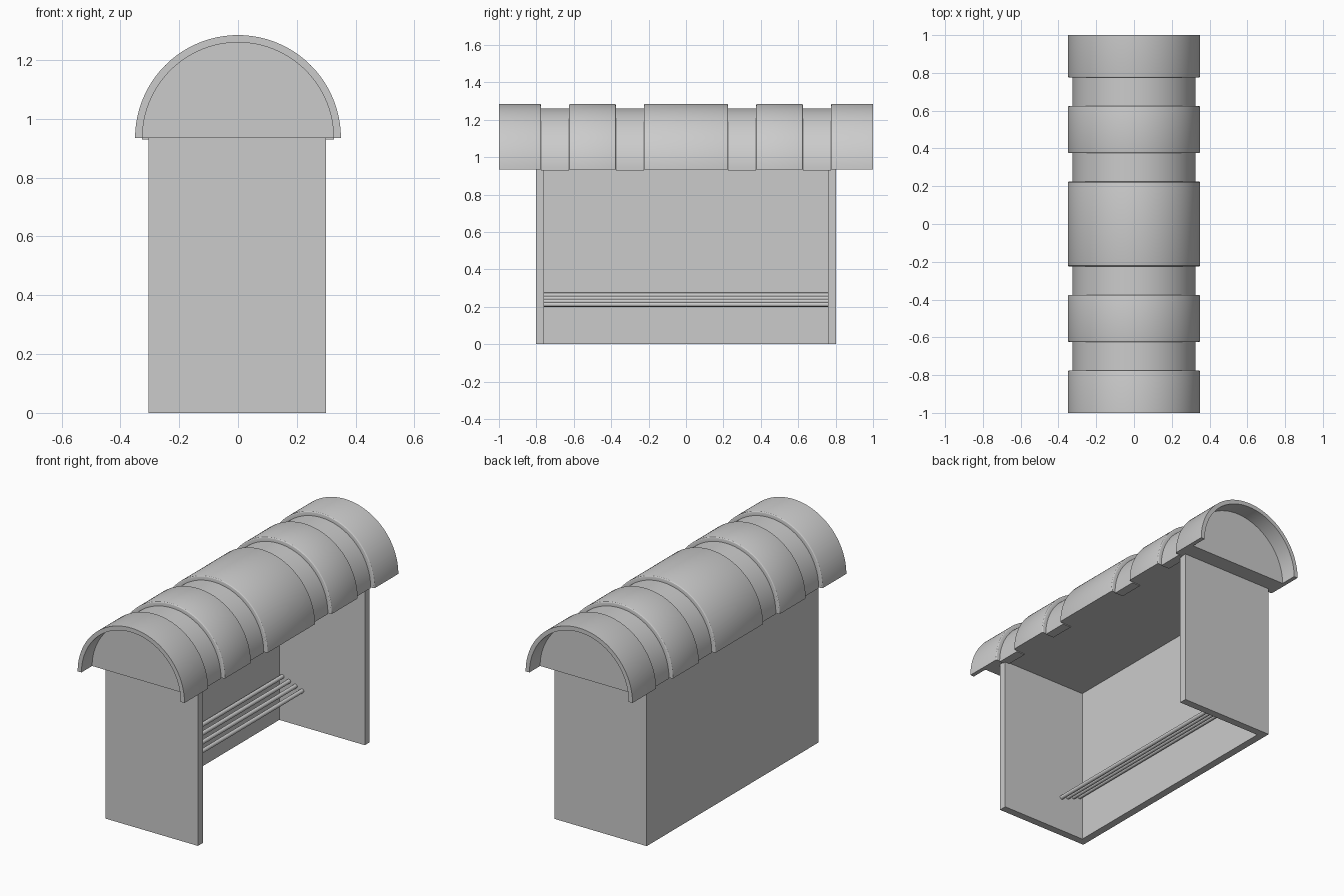
import bpy, bmesh, math

if "Cube" in bpy.data.objects:
    bpy.data.objects.remove(bpy.data.objects["Cube"])

Z0 = 0.935          # height of the roof springing line
R_OUT, R_IN = 0.35, 0.325
X_BACK, X_FRONT = -0.305, 0.30
Y_END, WALL = 0.803, 0.045


def finish(name, bm, smooth=False):
    bmesh.ops.recalc_face_normals(bm, faces=bm.faces)
    me = bpy.data.meshes.new(name)
    bm.to_mesh(me)
    bm.free()
    ob = bpy.data.objects.new(name, me)
    bpy.context.collection.objects.link(ob)
    if smooth:
        bpy.context.view_layer.objects.active = ob
        ob.select_set(True)
        bpy.ops.object.shade_smooth_by_angle(angle=math.radians(25))
        ob.select_set(False)
    return ob


def box(name, x0, x1, y0, y1, z0, z1):
    bm = bmesh.new()
    bmesh.ops.create_cube(bm, size=1)
    for v in bm.verts:
        v.co = ((x0 + x1) / 2 + v.co.x * (x1 - x0),
                (y0 + y1) / 2 + v.co.y * (y1 - y0),
                (z0 + z1) / 2 + v.co.z * (z1 - z0))
    return finish(name, bm)


def arch(name, profile, extra=0.0, steps=64):
    """Sweep a closed (y, radius) profile over the half circle of the roof."""
    bm = bmesh.new()
    rings = []
    for i in range(steps + 1):
        a = -extra + (math.pi + 2 * extra) * i / steps
        rings.append([bm.verts.new((r * math.cos(a), y, Z0 + r * math.sin(a)))
                      for y, r in profile])
    n = len(profile)
    for p, q in zip(rings, rings[1:]):
        for j in range(n):
            k = (j + 1) % n
            bm.faces.new((p[j], p[k], q[k], q[j]))
    bm.faces.new(rings[0])
    bm.faces.new(rings[-1])
    return finish(name, bm, True)


def band_profile(y0, y1, round0, round1, b=0.008):
    """Rectangular section, with rounded outer corners where asked."""
    def corner(y, s):
        return [(y + s * b * (1 - math.sin(t)), R_OUT - b * (1 - math.cos(t)))
                for t in (math.pi / 2, math.pi / 3, math.pi / 6, 0)]
    left = corner(y0, 1) if round0 else [(y0, R_OUT)]
    right = corner(y1, -1)[::-1] if round1 else [(y1, R_OUT)]
    return [(y0, R_IN)] + left + right + [(y1, R_IN)]


# Walls: back panel and two end panels
box("back_wall", X_BACK, X_BACK + WALL, -Y_END + WALL, Y_END - WALL, 0, Z0)
for side, s in (("front", -1), ("rear", 1)):
    ya, yb = sorted((s * Y_END, s * (Y_END - WALL)))
    box(f"{side}_end_wall", X_BACK, X_FRONT, ya, yb, 0, Z0)

# Solid half-barrel vault with flat ceiling
bm = bmesh.new()
pts = [(R_IN * math.cos(math.pi * i / 64), R_IN * math.sin(math.pi * i / 64)) for i in range(65)]
ends = [[bm.verts.new((x, y, Z0 + z)) for x, z in pts] for y in (-0.9, 0.9)]
for e in ends:
    bm.faces.new(e)
for i in range(65):
    k = (i + 1) % 65
    bm.faces.new((ends[0][i], ends[0][k], ends[1][k], ends[1][i]))
finish("roof_vault", bm, True)

# Raised roof bands; the outermost ones overhang the vault as open shells
edges = [(-1, -0.775), (-0.625, -0.375), (-0.225, 0.225), (0.375, 0.625), (0.775, 1)]
for i, (y0, y1) in enumerate(edges):
    arch(f"roof_band_{i + 1}", band_profile(y0, y1, i > 0, i < 4))

# Recessed straps in the grooves, ends poking just below the ceiling
for i in range(4):
    y0, y1 = edges[i][1], edges[i + 1][0]
    arch(f"groove_strap_{i + 1}",
         [(y0, 0.27), (y0, R_IN + 0.001), (y1, R_IN + 0.001), (y1, 0.27)], extra=0.016)

# Bench made of four sloping rods
length = 2 * (Y_END - WALL)
for i in range(4):
    bm = bmesh.new()
    bmesh.ops.create_cone(bm, cap_ends=True, segments=16, radius1=0.012, radius2=0.012, depth=length)
    for v in bm.verts:
        x, y, z = v.co
        v.co = (x - 0.24 + i * 0.043, z, y + 0.263 - i * 0.017)
    finish(f"bench_rod_{i + 1}", bm, True)
